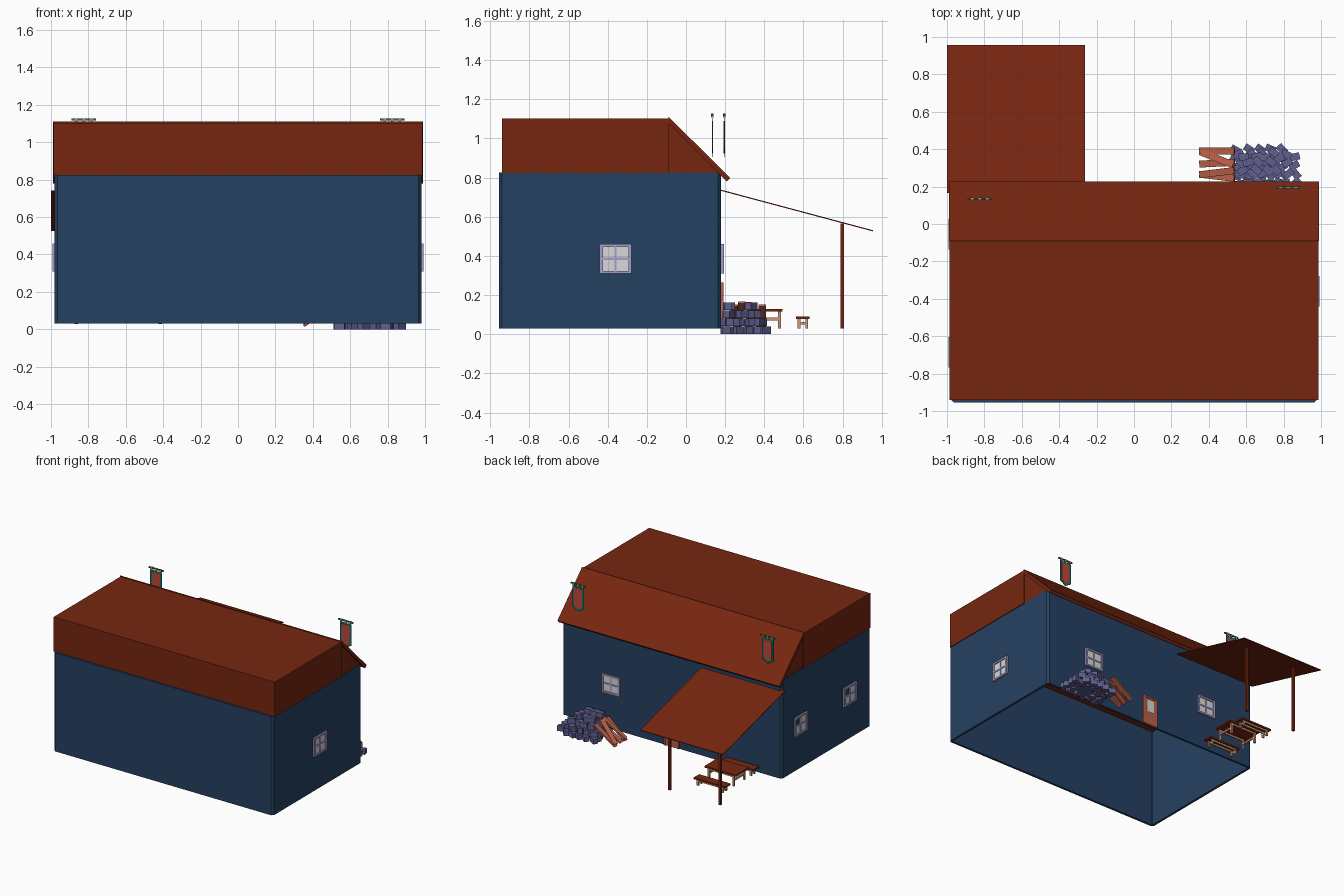
import bpy, bmesh, math, random
from mathutils import Matrix, Vector

if "Cube" in bpy.data.objects:
    bpy.data.objects.remove(bpy.data.objects["Cube"])

random.seed(4)


def mat(name, r, g, b):
    lin = [((c / 255 + 0.055) / 1.055) ** 2.4 if c > 10 else c / 255 / 12.92 for c in (r, g, b)]
    m = bpy.data.materials.new(name)
    m.diffuse_color = (*lin, 1)
    m.use_nodes = True
    m.node_tree.nodes["Principled BSDF"].inputs["Base Color"].default_value = m.diffuse_color
    return m


WALL = mat("wall blue", 37, 65, 98)
ROOF = mat("roof rust", 118, 38, 16)
BRICK = mat("brick violet", 96, 94, 143)
PLANK = mat("plank terracotta", 188, 98, 74)
TAN = mat("leg tan", 202, 152, 118)
FRAME = mat("window frame lilac", 165, 160, 200)
PANE = mat("window pane grey", 216, 216, 216)
TEAL = mat("banner teal", 20, 112, 102)
CLOTH = mat("banner red", 190, 72, 58)


def finish(name, bm, m):
    bmesh.ops.recalc_face_normals(bm, faces=bm.faces)
    me = bpy.data.meshes.new(name)
    bm.to_mesh(me)
    bm.free()
    me.materials.append(m)
    ob = bpy.data.objects.new(name, me)
    bpy.context.collection.objects.link(ob)
    return ob


def boxes(name, items, m, world=Matrix()):
    """items: list of (centre, size) or (centre, size, rotation matrix)"""
    bm = bmesh.new()
    for it in items:
        rot = it[2] if len(it) > 2 else Matrix()
        mx = world @ Matrix.Translation(it[0]) @ rot @ Matrix.Diagonal((*it[1], 1))
        bmesh.ops.create_cube(bm, size=1, matrix=mx)
    return finish(name, bm, m)


def prism(name, pts, axis, lo, hi, m):
    """Extrude a flat profile along x or y"""
    bm = bmesh.new()
    put = (lambda p, t: (t, p[0], p[1])) if axis == "x" else (lambda p, t: (p[0], t, p[1]))
    f = bm.faces.new([bm.verts.new(put(p, lo)) for p in pts])
    ext = bmesh.ops.extrude_face_region(bm, geom=[f])
    d = Vector((hi - lo, 0, 0)) if axis == "x" else Vector((0, hi - lo, 0))
    bmesh.ops.translate(bm, vec=d, verts=[v for v in ext["geom"] if isinstance(v, bmesh.types.BMVert)])
    return finish(name, bm, m)


# Walls: open shell with chamfered corners
X, Y0, Y1, C = 0.98, -0.955, 0.18, 0.016
ring = [(-X + C, Y0), (X - C, Y0), (X, Y0 + C), (X, Y1 - C),
        (X - C, Y1), (-X + C, Y1), (-X, Y1 - C), (-X, Y0 + C)]
bm = bmesh.new()
low = [bm.verts.new((x, y, 0.03)) for x, y in ring]
top = [bm.verts.new((x, y, 0.825)) for x, y in ring]
for i in range(8):
    j = (i + 1) % 8
    bm.faces.new((low[i], low[j], top[j], top[i]))
walls = finish("walls", bm, WALL)
sol = walls.modifiers.new("thickness", "SOLIDIFY")
sol.thickness = 0.02
sol.offset = -1

# Roof: flat block, gable infill and sloping back slab
boxes("roof_block", [((0, -0.515, 0.963), (1.972, 0.85, 0.28))], ROOF)
prism("roof_gable", [(-0.091, 0.823), (0.175, 0.823), (-0.091, 1.095)], "x", -0.977, 0.977, ROOF)
prism("roof_slope", [(-0.09, 1.112), (0.226, 0.798), (0.208, 0.78), (-0.09, 1.078)], "x", -0.99, 0.99, ROOF)

# Awning with two posts
prism("awning", [(0.165, 0.742), (0.956, 0.531), (0.956, 0.525), (0.165, 0.736)], "x", -1.0, -0.262, ROOF)
boxes("awning_posts", [((x, 0.798, 0.297), (0.018, 0.018, 0.535)) for x in (-0.865, -0.415)], ROOF)


# Windows: local x along the wall, local -y outwards
def window(name, loc, yaw, broken=False):
    w = Matrix.Translation(loc) @ Matrix.Rotation(yaw, 4, "Z")
    bars = [((s * 0.073, -0.006, 0), (0.016, 0.014, 0.15)) for s in (-1, 1)]
    bars += [((0, -0.006, s * 0.068), (0.16, 0.014, 0.014)) for s in (-1, 1)]
    bars += [((0, -0.005, 0), (0.012, 0.01, 0.13)), ((0, -0.005, 0), (0.14, 0.01, 0.012))]
    boxes(name + "_frame", bars, FRAME, w)
    panes = [((sx * 0.036, -0.002, sz * 0.034), (0.06, 0.006, 0.056))
             for sx in (-1, 1) for sz in (-1, 1) if not (broken and sx < 0 and sz > 0)]
    boxes(name + "_panes", panes, PANE, w)


window("right_window", (X, -0.36, 0.385), math.pi / 2)
window("left_window_rear", (-X, -0.055, 0.385), -math.pi / 2, True)
window("left_window_front", (-X, -0.685, 0.385), -math.pi / 2, True)
for s, side in ((1, "right"), (-1, "left")):
    window("back_window_" + side, (s * 0.54, Y1, 0.385), math.pi)

# Door with glazed upper half
boxes("door", [((0, 0.183, 0.145), (0.11, 0.008, 0.23))], PLANK)
boxes("door_frame", [((-0.06, 0.184, 0.145), (0.014, 0.014, 0.23)), ((0.06, 0.184, 0.145), (0.014, 0.014, 0.23)),
                     ((0, 0.184, 0.257), (0.134, 0.014, 0.014))], PLANK)
boxes("door_glass", [((0, 0.186, 0.185), (0.07, 0.006, 0.1))], PANE)


# Table and benches
def trestle(name, x, y, length, width, height, thick):
    boxes(name + "_top", [((x, y, height - thick / 2), (length, width, thick))], ROOF)
    h = height - thick
    lx, ly = length / 2 - 0.03, width / 2 - 0.015
    parts = [((x + a * lx, y + b * ly, (h + 0.03) / 2), (0.016, 0.014, h - 0.03))
             for a in (-1, 1) for b in (-1, 1)]
    parts += [((x + a * lx, y, 0.03 + (h - 0.03) * 0.55), (0.012, 2 * ly, 0.014)) for a in (-1, 1)]
    parts += [((x, y + b * ly, h - 0.008), (2 * lx, 0.01, 0.014)) for b in (-1, 1)]
    boxes(name + "_legs", parts, TAN)


trestle("table", -0.65, 0.41, 0.28, 0.165, 0.13, 0.013)
trestle("bench_rear", -0.65, 0.597, 0.28, 0.07, 0.09, 0.013)
trestle("bench_wall", -0.65, 0.235, 0.28, 0.07, 0.09, 0.013)

# Heap of bricks against the back wall
bricks = []
for layer in range(4):
    t = layer / 4
    x0, x1 = 0.55 + 0.07 * t, 0.86 - 0.18 * t
    y0, y1 = 0.215, 0.40 - 0.09 * t
    nx, ny = 6 - layer, 5 - layer
    for i in range(nx):
        for j in range(ny):
            if layer == 0 and i == nx - 1 and j == ny - 1:
                continue
            p = (x0 + (x1 - x0) * i / max(nx - 1, 1) + random.uniform(-0.01, 0.01),
                 y0 + (y1 - y0) * j / max(ny - 1, 1) + random.uniform(-0.006, 0.006), 0.02 + 0.041 * layer)
            bricks.append((p, (0.056, 0.038, 0.04), Matrix.Rotation(random.uniform(-0.9, 0.9), 4, "Z")))
boxes("brick_heap", bricks, BRICK)

# Planks leaning on the bricks
planks = []
for y, yaw, dz in ((0.255, -0.12, 0), (0.275, 0.12, 0.015), (0.325, 0.05, 0.004), (0.35, -0.38, 0.012), (0.39, 0.0, 0)):
    rot = Matrix.Rotation(yaw, 4, "Z") @ Matrix.Rotation(-0.6, 4, "Y")
    planks.append(((0.445, y, 0.083 + dz), (0.225, 0.037, 0.012), rot))
boxes("leaning_planks", planks, PLANK)


# Hanging banners above the sloping roof
def banner(name, x, y):
    def shield(hw, zt, zs, zp):
        return [(x - hw, zt), (x - hw, zs), (x, zp), (x + hw, zs), (x + hw, zt)]
    prism(name + "_border", shield(0.052, 1.105, 0.935, 0.905), "y", y - 0.0015, y + 0.0015, TEAL)
    prism(name + "_cloth", shield(0.036, 1.09, 0.948, 0.924), "y", y - 0.003, y + 0.003, CLOTH)
    boxes(name + "_rod", [((x, y, 1.121), (0.132, 0.01, 0.01))], TEAL)
    boxes(name + "_rings", [((x + d, y, 1.118), (0.014, 0.013, 0.02)) for d in (-0.04, 0, 0.04)], TAN)


banner("banner_left", -0.825, 0.135)
banner("banner_right", 0.825, 0.195)
